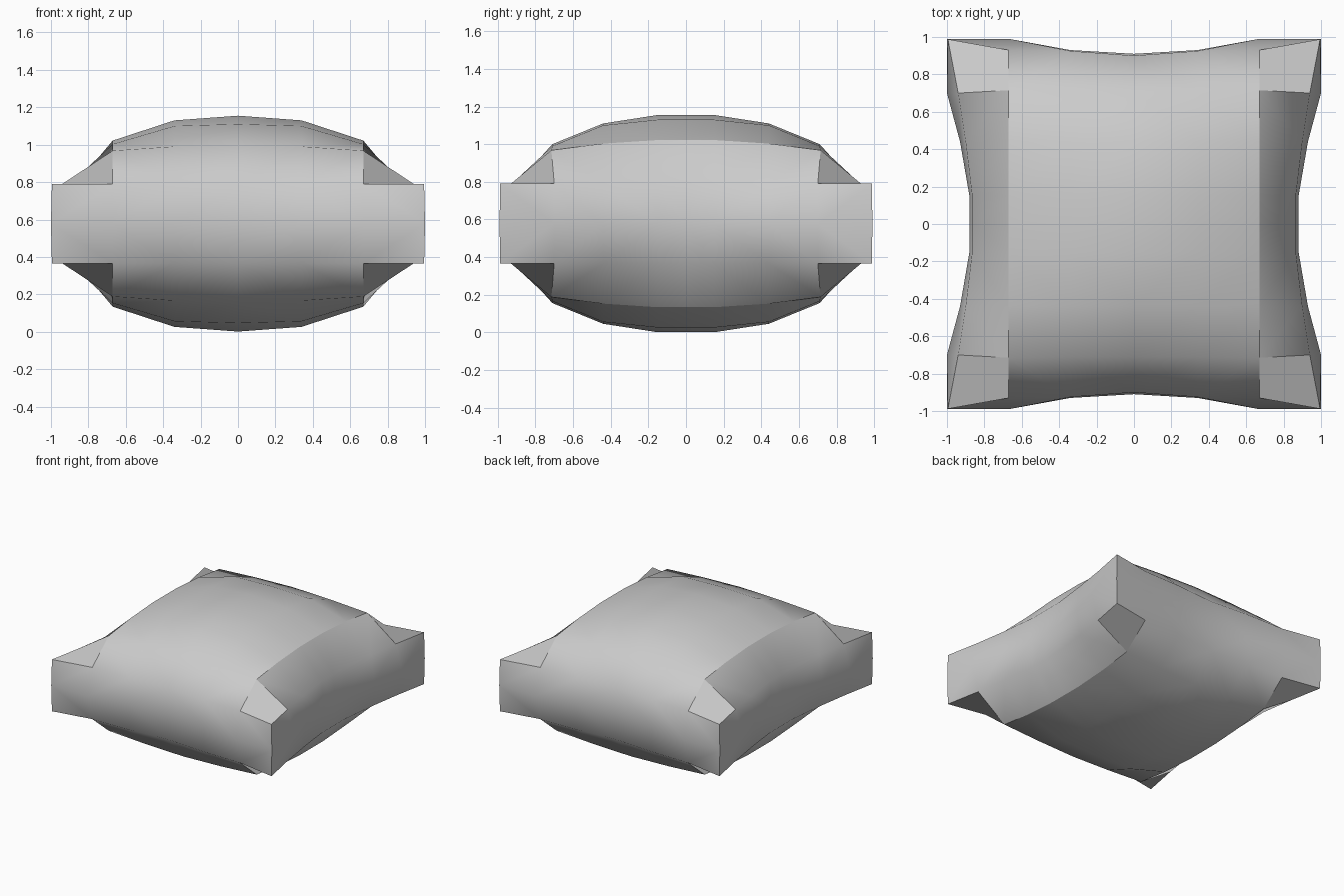
import bpy, bmesh

if "Cube" in bpy.data.objects:
    bpy.data.objects.remove(bpy.data.objects["Cube"])

MID = 0.578  # height of the symmetry plane

# One octant of the cushion: rows run outward in x, points run outward in y
cap = [
    [(0, 0, 1.155), (0, .15, 1.155), (0, .44, 1.11), (0, .71, 1.0), (0, .90, .79)],
    [(.34, 0, 1.13), (.34, .15, 1.13), (.34, .44, 1.10), (.34, .71, .99), (.34, .925, .79)],
    [(.67, 0, 1.022), (.67, .15, 1.022), (.67, .44, 1.003), (.67, .715, .968), (.67, .93, .79)],
    [(.865, 0, .79), (.865, .15, .79), (.90, .44, .79), (.94, .70, .79), (.995, .988, .79)],
]
# Outline of the side band, from the side centre round the corner to the front centre
band = [(.88, 0), (.88, .15), (.93, .44), (1, .70), (1, .99),
        (.67, .99), (.34, .93), (0, .91)]

bm = bmesh.new()
g = [[bm.verts.new((x, y, z - MID)) for x, y, z in row] for row in cap]
for i in range(3):
    for j in range(4):
        q = [g[i][j], g[i + 1][j], g[i + 1][j + 1], g[i][j + 1]]
        bm.faces.new(q[1:] + q[:1])

# Side band
rim = g[3] + [g[i][4] for i in (2, 1, 0)]
rows = [rim, [bm.verts.new((x, y, 0)) for x, y in band]]
for up, lo in zip(rows, rows[1:]):
    for k in range(7):
        bm.faces.new((lo[k], lo[k + 1], up[k + 1], up[k]))

# Smooth shading with creases round the corner patch, along the side and down the corner
for f in bm.faces:
    f.smooth = True
paths = [g[2], [g[2][3], g[3][3], g[3][4], g[2][4]], [r[4] for r in rows]]
for p in paths:
    for a, b in zip(p, p[1:]):
        bm.edges.get((a, b)).smooth = False

mesh = bpy.data.meshes.new("cushion")
bm.to_mesh(mesh)
bm.free()
cushion = bpy.data.objects.new("cushion", mesh)
cushion.location.z = MID
bpy.context.collection.objects.link(cushion)

# Mirror to the full cushion
m = cushion.modifiers.new("mirror", 'MIRROR')
m.use_axis = (True, True, True)
m.merge_threshold = 0.001
